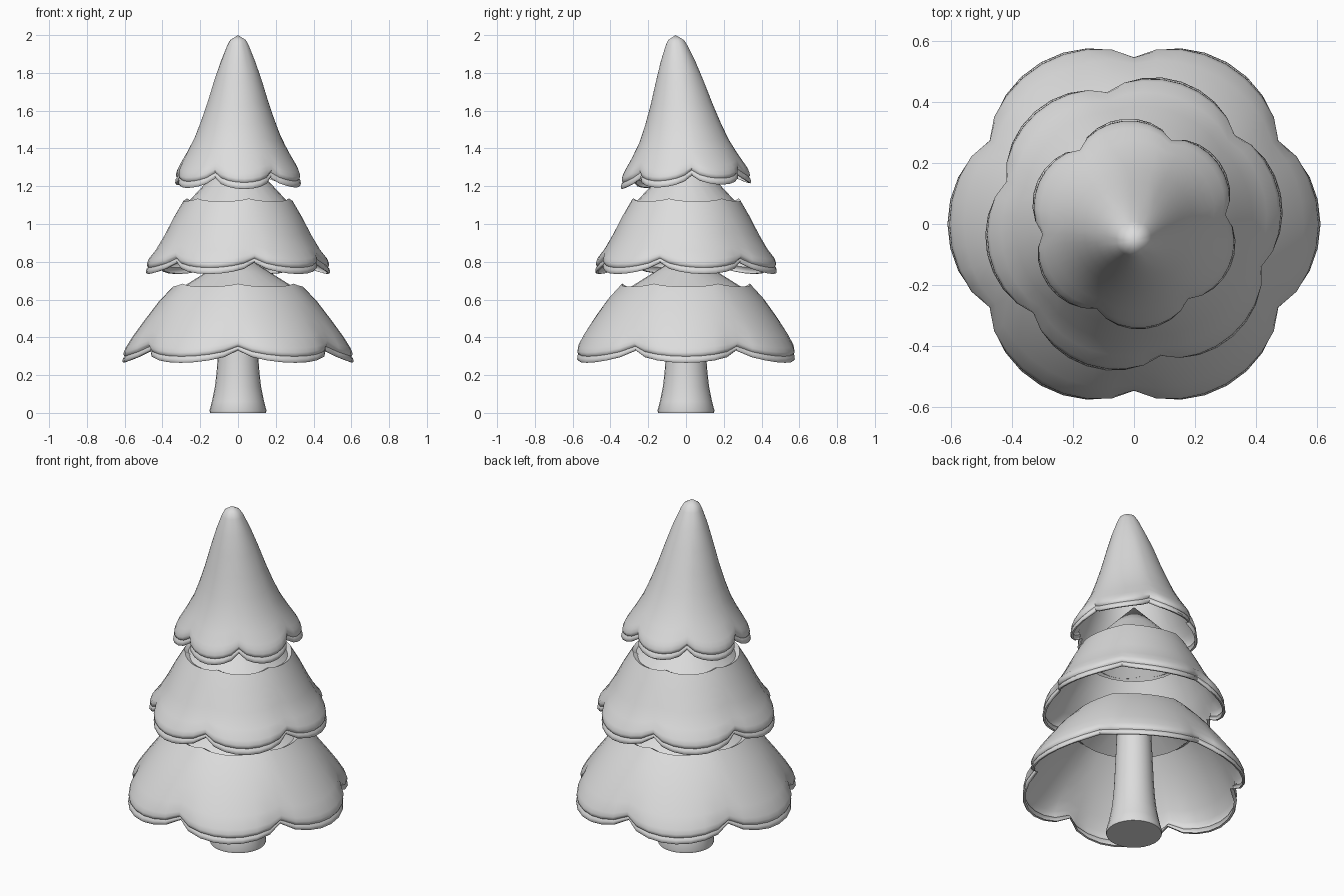
import bpy, bmesh
from math import sin, cos, pi, radians

if "Cube" in bpy.data.objects:
    bpy.data.objects.remove(bpy.data.objects["Cube"], do_unlink=True)

GREY = (0.72, 0.72, 0.72, 1)
mat = bpy.data.materials.new("plain grey")
mat.use_nodes = True
mat.diffuse_color = GREY
mat.node_tree.nodes["Principled BSDF"].inputs["Base Color"].default_value = GREY


def straight(r, z, a):
    return (r * cos(a), r * sin(a), z)


def lathe(name, profile, sides, place=straight):
    """Spin a (radius, height) profile, listed top to bottom; place() bends each point."""
    bm = bmesh.new()
    rings = [[bm.verts.new(place(r, z, 2 * pi * i / sides)) for i in range(sides)]
             for r, z in profile]
    for a, b in zip(rings, rings[1:]):
        for i in range(sides):
            j = (i + 1) % sides
            bm.faces.new((a[i], b[i], b[j], a[j]))
    bmesh.ops.remove_doubles(bm, verts=bm.verts, dist=0.0005)
    mesh = bpy.data.meshes.new(name)
    bm.to_mesh(mesh)
    bm.free()
    mesh.materials.append(mat)
    obj = bpy.data.objects.new(name, mesh)
    bpy.context.collection.objects.link(obj)
    bpy.ops.object.select_all(action='DESELECT')
    obj.select_set(True)
    bpy.context.view_layer.objects.active = obj
    bpy.ops.object.shade_smooth_by_angle(angle=radians(50))


def scalloped(rim_z, top_z, turn, depth, rise, fade, lean=0.0, tilt=0.0):
    """Six lobes, deepest at the rim and fading upward."""
    def place(r, z, a):
        t = min(1, max(0, (top_z - z) / (top_z - rim_z)))
        notch = 1 - abs(cos(3 * a)) ** 0.65
        radius = r * (1 - depth * notch * (0.15 + 0.85 * t ** fade))
        up = rise * notch * (0.25 + 0.75 * t ** 3) if r > 0.1 else 0
        a += radians(turn)
        y = radius * sin(a)
        return (radius * cos(a), y + lean * (1 - t) ** 1.4, z + up + tilt * y * t)
    return place


def rim(r, z):
    """Double lip along the lower edge, with a small return underneath."""
    return [(r - 0.016, z + 0.078), (r - 0.007, z + 0.055), (r - 0.006, z + 0.042),
            (r - 0.012, z + 0.034), (r - 0.003, z + 0.023), (r, z + 0.006),
            (r - 0.005, z), (r - 0.016, z + 0.003)]


# Lower and middle skirts: thin open shells with a scalloped lip
lower = [(0.315, 0.65), (0.345, 0.668), (0.42, 0.588), (0.495, 0.49), (0.557, 0.405)]
lathe("lower_branches", lower + rim(0.612, 0.265), 48,
      scalloped(0.265, 0.668, 0, 0.13, 0.065, 2.5))

middle = [(0.262, 1.105), (0.29, 1.12), (0.34, 1.035), (0.39, 0.94), (0.438, 0.86)]
lathe("middle_branches", middle + rim(0.492, 0.735), 48,
      scalloped(0.735, 1.12, 11.5, 0.125, 0.06, 2.5))

# Pointed crown, leaning slightly forward
crown = [(0, 2.0), (0.042, 1.974), (0.058, 1.945), (0.092, 1.86), (0.128, 1.75),
         (0.165, 1.63), (0.2, 1.53), (0.236, 1.44), (0.28, 1.36), (0.318, 1.30)]
lathe("crown_branches", crown + rim(0.347, 1.2), 48,
      scalloped(1.2, 2.0, 36, 0.15, 0.055, 5, lean=-0.055, tilt=0.045))

# Inner cones closing the open tops of the skirts
for name, r, z, tip in (("lower_core", 0.32, 0.65, 0.85), ("middle_core", 0.28, 1.10, 1.40)):
    lathe(name, [(0, tip), (r * 0.5, (z + tip) / 2), (r, z)], 24)

# Flared trunk reaching up inside the lower skirt
trunk = [(0, 0.72), (0.088, 0.72), (0.107, 0.30), (0.113, 0.22), (0.122, 0.14),
         (0.138, 0.06), (0.151, 0.012), (0.148, 0), (0, 0)]
lathe("trunk", trunk, 24)
